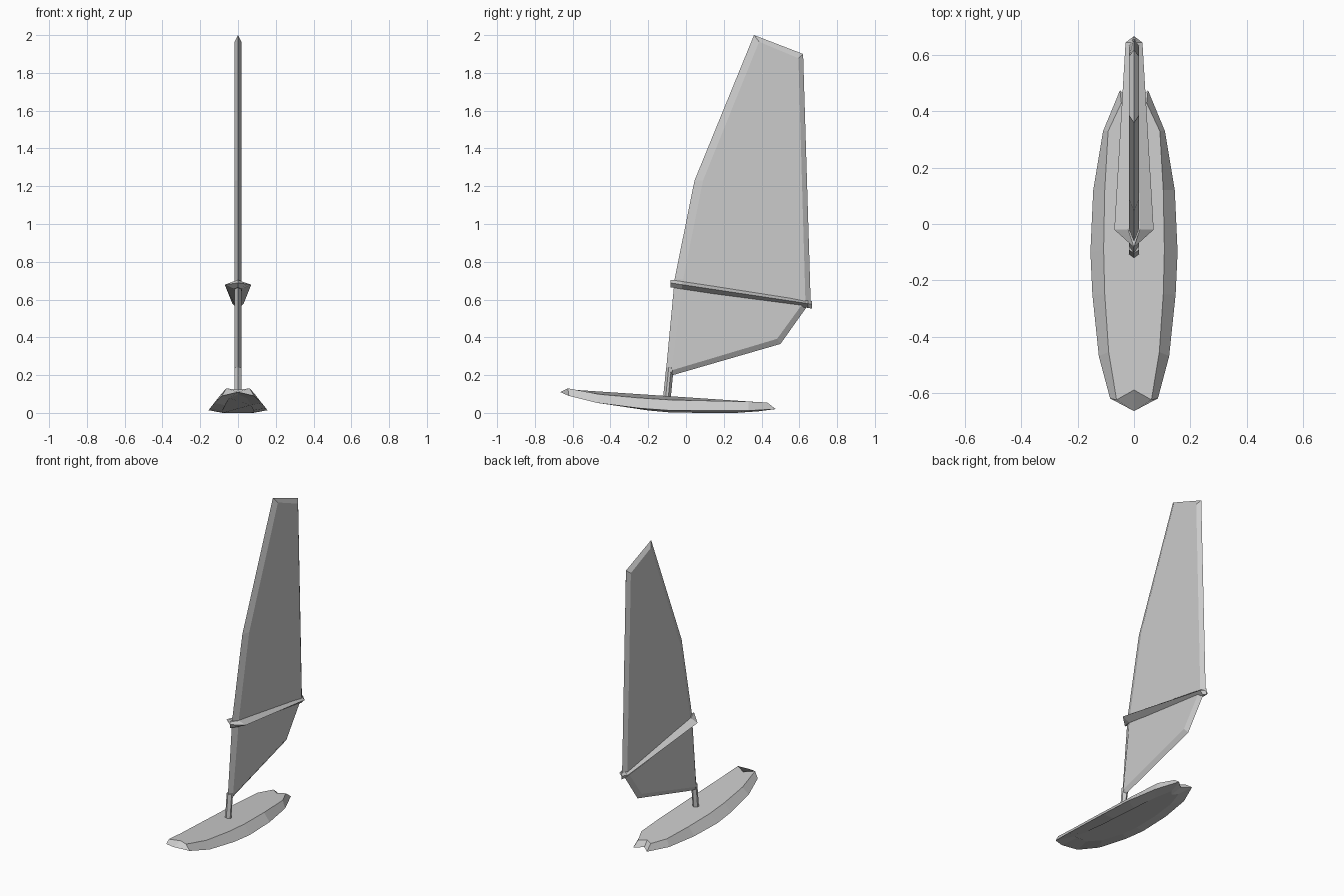
import bpy, bmesh

if "Cube" in bpy.data.objects:
    bpy.data.objects.remove(bpy.data.objects["Cube"], do_unlink=True)

grey = bpy.data.materials.new("light grey")
grey.use_nodes = True
colour = (0.6, 0.6, 0.6, 1)
grey.diffuse_color = colour
grey.node_tree.nodes["Principled BSDF"].inputs["Base Color"].default_value = colour


def loft(name, rings, apex=None):
    """Join closed rings in order; cap the ends, the first one with a fan if an apex is given."""
    bm = bmesh.new()
    loops = [[bm.verts.new(p) for p in ring] for ring in rings]
    n = len(loops[0])
    for a, b in zip(loops, loops[1:]):
        for i in range(n):
            j = (i + 1) % n
            bm.faces.new((a[i], a[j], b[j], b[i]))
    bm.faces.new(loops[-1])
    if apex:
        tip = bm.verts.new(apex)
        for i in range(n):
            bm.faces.new((loops[0][i], loops[0][(i + 1) % n], tip))
    else:
        bm.faces.new(loops[0])
    bmesh.ops.remove_doubles(bm, verts=bm.verts, dist=0.0005)
    bmesh.ops.recalc_face_normals(bm, faces=bm.faces)
    mesh = bpy.data.meshes.new(name)
    bm.to_mesh(mesh)
    bm.free()
    mesh.materials.append(grey)
    obj = bpy.data.objects.new(name, mesh)
    bpy.context.collection.objects.link(obj)
    return obj


def mirrored(half):
    """Complete an outline whose first and last points lie on the centre plane."""
    return half + [(-x, y, z) for x, y, z in half[-2:0:-1]]


# Board: wide rocker edge, narrower deck, shallow keel, notched tail
edge = [(0, -.665, .11), (.085, -.62, .09), (.125, -.47, .053), (.148, -.25, .025),
        (.155, -.1, .014), (.145, .12, .012), (.11, .33, .012), (.05, .475, .02), (0, .43, .02)]
deck = [(0, -.59, .122), (.062, -.625, .13), (.09, -.455, .098), (.104, -.25, .079),
        (.108, -.09, .069), (.104, .12, .064), (.092, .33, .06), (.045, .43, .055), (0, .40, .056)]
keel = [(x * .55, y * .8, max(0, z - .012)) for x, y, z in edge]
board = loft("board", [mirrored(keel), mirrored(edge), mirrored(deck)])

# Mast foot: six-sided post leaning back into the sail
def mast_ring(z, front, back):
    third = (back - front) / 3
    return mirrored([(0, front, z), (.018, front + third, z),
                     (.018, back - third, z), (0, back, z)])

loft("mast", [mast_ring(.055, -.124, -.083), mast_ring(.24, -.105, -.065)])

# Sail: flat sides bevelled to a sharp rim
rim = [(-.108, .2), (-.06, .71), (.045, 1.23), (.36, 2.0),
       (.62, 1.9), (.66, .59), (.5, .365), (-.07, .2)]
panel = [(-.08, .21), (-.015, .71), (.09, 1.23), (.387, 1.965),
         (.595, 1.878), (.632, .598), (.482, .392), (-.07, .227)]
sail = loft("sail", [[(side, y, z) for y, z in panel] if side else
                     [(0, y, z) for y, z in rim] for side in (-.018, 0, .018)])

# Boom: tapered wishbone sloping down to the back
def boom_ring(width, drop):
    outline = [(0, -.083), (.07, -.02), (.03, .645), (0, .668)]
    return mirrored([(x * width, y, .70 - .15 * (y + .083) - drop) for x, y in outline])

loft("boom", [boom_ring(.3, .035), boom_ring(1, .012), boom_ring(.3, -.005)])
